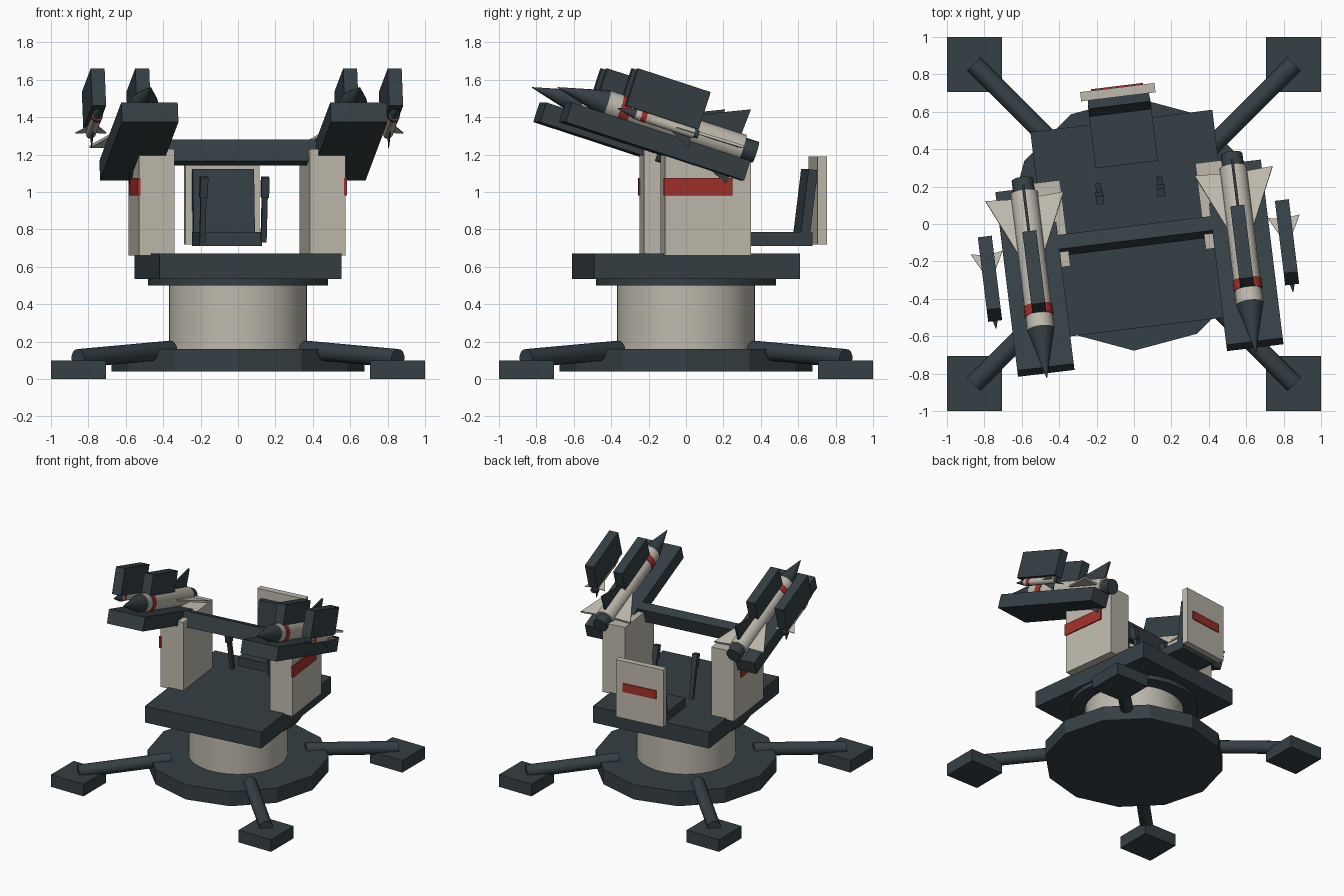
import bpy, bmesh
from math import radians, pi
from mathutils import Matrix, Vector

if "Cube" in bpy.data.objects:
    bpy.data.objects.remove(bpy.data.objects["Cube"])


def material(name, rgb):
    m = bpy.data.materials.new(name)
    m.diffuse_color = (*rgb, 1)
    m.use_nodes = True
    m.node_tree.nodes["Principled BSDF"].inputs["Base Color"].default_value = m.diffuse_color
    return m


DARK = material("dark_steel", (0.035, 0.05, 0.058))
PALE = material("pale_paint", (0.52, 0.49, 0.42))
RED = material("red_paint", (0.36, 0.03, 0.022))

WORLD = Matrix.Identity(4)
YAW = Matrix.Rotation(radians(7), 4, 'Z')                     # turntable frame
LAUNCH = YAW @ Matrix.Translation((0, -0.238, 1.27)) @ Matrix.Rotation(radians(-18), 4, 'X')


def finish(name, bm, mat, frame, smooth=False):
    bmesh.ops.recalc_face_normals(bm, faces=bm.faces[:])
    me = bpy.data.meshes.new(name)
    bm.to_mesh(me)
    bm.free()
    me.materials.append(mat)
    ob = bpy.data.objects.new(name, me)
    ob.matrix_world = frame
    bpy.context.collection.objects.link(ob)
    if smooth:
        bpy.ops.object.select_all(action='DESELECT')
        ob.select_set(True)
        bpy.context.view_layer.objects.active = ob
        bpy.ops.object.shade_smooth_by_angle(angle=radians(35))
    return ob


def box(name, center, size, mat, frame=WORLD, tilt=0):
    bm = bmesh.new()
    bmesh.ops.create_cube(bm, size=1)
    m = Matrix.Translation(center) @ Matrix.Rotation(radians(tilt), 4, 'X') @ Matrix.Diagonal((*size, 1))
    bmesh.ops.transform(bm, matrix=m, verts=bm.verts)
    return finish(name, bm, mat, frame)


def rod(name, a, b, r1, r2, sides, mat, frame=WORLD, smooth=False):
    """Cylinder or cone from point a to point b."""
    a, b = Vector(a), Vector(b)
    d = b - a
    bm = bmesh.new()
    bmesh.ops.create_cone(bm, cap_ends=True, segments=sides, radius1=r1, radius2=r2, depth=d.length)
    m = Matrix.Translation((a + b) / 2) @ d.to_track_quat('Z', 'Y').to_matrix().to_4x4()
    bmesh.ops.transform(bm, matrix=m, verts=bm.verts)
    return finish(name, bm, mat, frame, smooth)


def fin(name, origin, turn, front, back, root, span, thick, mat):
    """Triangular fin, swept back, turned around the missile axis."""
    bm = bmesh.new()
    pts = [(root, front), (root, back), (span, back + 0.01)]
    face = bm.faces.new([bm.verts.new((x, y, -thick / 2)) for x, y in pts])
    ext = bmesh.ops.extrude_face_region(bm, geom=[face])
    top = [v for v in ext['geom'] if isinstance(v, bmesh.types.BMVert)]
    bmesh.ops.translate(bm, verts=top, vec=(0, 0, thick))
    m = Matrix.Translation(origin) @ Matrix.Rotation(turn, 4, 'Y')
    bmesh.ops.transform(bm, matrix=m, verts=bm.verts)
    finish(name, bm, mat, LAUNCH)


def missile(name, x, z, r, tip, shoulder, band, tail, nozzle, fins):
    """Missile lying along launcher y, nose towards -y."""
    def part(suffix, y0, y1, r1, r2, mat):
        rod(f"{name}_{suffix}", (x, y0, z), (x, y1, z), r1, r2, 16, mat, LAUNCH, True)
    part("nose", shoulder, tip, r, 0.002, DARK)
    part("body", tail, shoulder, r, r, PALE)
    part("band", band[1], band[0], r * 1.06, r * 1.06, RED)
    part("nozzle", nozzle, tail, r * 0.8, r * 0.8, DARK)
    for i in range(4):
        fin(f"{name}_fin_{i}", (x, 0, z), i * pi / 2, fins[0], fins[1], r * 0.6, fins[2],
            r * 0.2, DARK if i % 2 else PALE)


# Fixed base: disc, column, four legs with square feet
rod("base_disc", (0, 0, 0.04), (0, 0, 0.16), 0.677, 0.677, 12, DARK)
rod("column", (0, 0, 0.16), (0, 0, 0.50), 0.37, 0.37, 40, PALE, smooth=True)
rod("bearing_ring", (0, 0, 0.50), (0, 0, 0.54), 0.48, 0.48, 32, DARK, smooth=True)
for sx in (-1, 1):
    for sy in (-1, 1):
        rod("leg", (0.36 * sx, 0.36 * sy, 0.155), (0.855 * sx, 0.855 * sy, 0.11),
            0.05, 0.05, 16, DARK, smooth=True)
        box("foot", (0.8525 * sx, 0.8525 * sy, 0.05), (0.295, 0.295, 0.10), DARK)

# Turning deck and gunner's seat
box("deck", (0, 0, 0.6025), (0.98, 1.11, 0.135), DARK, YAW)
box("seat_pan", (0, 0.49, 0.7475), (0.335, 0.34, 0.075), DARK, YAW)
box("seat_back", (0, 0.642, 0.93), (0.33, 0.05, 0.38), DARK, YAW, -7)
box("seat_shield", (0, 0.71, 0.955), (0.40, 0.05, 0.47), PALE, YAW)
box("shield_stripe", (0, 0.737, 0.975), (0.28, 0.012, 0.07), RED, YAW)

# Crossbar between the launch arms
box("crossbar", (0, -0.065, 1.21), (0.84, 0.08, 0.12), DARK, YAW, -18)

for s, side in ((-1, "left"), (1, "right")):
    # Upright supports with stripe, control levers
    box(f"{side}_support", (0.46 * s, 0.05, 0.945), (0.191, 0.463, 0.57), PALE, YAW)
    box(f"{side}_support_stripe", (0.557 * s, -0.003, 1.028), (0.016, 0.37, 0.095), RED, YAW)
    box(f"{side}_lever", (0.165 * s, 0.195, 0.87), (0.03, 0.03, 0.28), DARK, YAW, 12)
    box(f"{side}_lever_grip", (0.165 * s, 0.16, 1.025), (0.042, 0.045, 0.11), DARK, YAW, 12)
    # Launch rail with large missile and the two guidance boxes
    box(f"{side}_rail", (0.563 * s, 0, 0), (0.304, 1.01, 0.11), DARK, LAUNCH)
    missile(f"{side}_large_missile", 0.563 * s, 0.113, 0.073, -0.585, -0.31, (-0.235, -0.18),
            0.46, 0.535, (0.06, 0.43, 0.21))
    for name, x in (("inner", 0.56), ("outer", 0.80)):
        box(f"{side}_{name}_box", (x * s, -0.031, 0.229), (0.075, 0.41, 0.21), DARK, LAUNCH)
    # Small missile slung under the outer box
    missile(f"{side}_small_missile", 0.80 * s, 0.098, 0.028, -0.27, -0.17, (-0.14, -0.11),
            0.16, 0.185, (0.02, 0.148, 0.085))
